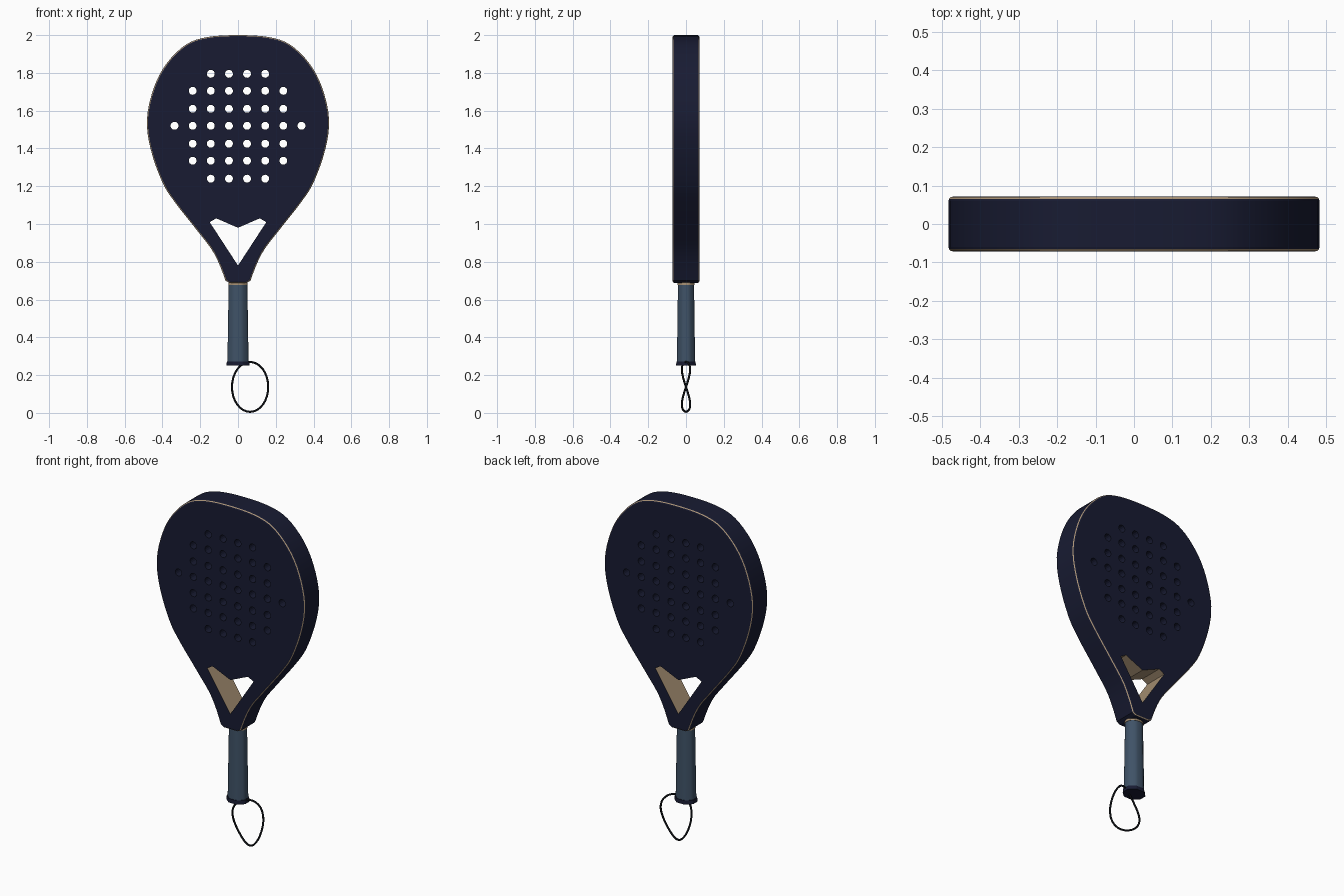
import bpy, bmesh, math
from mathutils import Vector, Matrix

if "Cube" in bpy.data.objects:
    bpy.data.objects.remove(bpy.data.objects["Cube"])


def material(name, rgb):
    m = bpy.data.materials.new(name)
    m.diffuse_color = (*rgb, 1)
    m.use_nodes = True
    m.node_tree.nodes["Principled BSDF"].inputs["Base Color"].default_value = m.diffuse_color
    return m


NAVY = material("navy", (0.009, 0.011, 0.032))
TAN = material("tan", (0.40, 0.29, 0.18))
GRIP = material("slate_grip", (0.05, 0.085, 0.135))
CORD = material("black_cord", (0.004, 0.005, 0.007))


def finish(name, bm, mats, angle=None):
    bmesh.ops.recalc_face_normals(bm, faces=bm.faces)
    me = bpy.data.meshes.new(name)
    bm.to_mesh(me)
    bm.free()
    ob = bpy.data.objects.new(name, me)
    bpy.context.collection.objects.link(ob)
    for m in mats:
        me.materials.append(m)
    if angle:
        smooth(ob, angle)
    return ob


def smooth(ob, angle):
    bpy.ops.object.select_all(action='DESELECT')
    ob.select_set(True)
    bpy.context.view_layer.objects.active = ob
    bpy.ops.object.shade_smooth_by_angle(angle=math.radians(angle))


def plate(bm, outline, depth):
    """Extrude an x-z outline through y; returns the two caps."""
    front = bm.faces.new([bm.verts.new((x, -depth, z)) for x, z in outline])
    ext = bmesh.ops.extrude_face_region(bm, geom=[front], use_keep_orig=True)
    vs = [g for g in ext['geom'] if isinstance(g, bmesh.types.BMVert)]
    bmesh.ops.translate(bm, verts=vs, vec=(0, 2 * depth, 0))
    back = [g for g in ext['geom'] if isinstance(g, bmesh.types.BMFace)
            and all(v.co.y > 0 for v in g.verts)][0]
    return front, back


def spline(pts, steps):
    """Catmull-Rom through pts[1:-1]; end points are guides."""
    out = []
    for a, b, c, d in zip(pts, pts[1:], pts[2:], pts[3:]):
        a, b, c, d = map(Vector, (a, b, c, d))
        for i in range(steps):
            t = i / steps
            out.append(0.5 * (2 * b + (c - a) * t + (2 * a - 5 * b + 4 * c - d) * t * t
                              + (3 * b - a - 3 * c + d) * t ** 3))
    return out + [Vector(pts[-2])]


# Head: mirrored teardrop outline with a tan line along the rounded edges
half = spline([(-0.16, 1.99), (0, 2.0), (0.16, 1.99), (0.275, 1.95), (0.378, 1.85),
               (0.446, 1.72), (0.482, 1.555), (0.462, 1.395), (0.40, 1.22),
               (0.33, 1.11), (0.212, 0.96), (0.127, 0.845), (0.066, 0.70),
               (0.03, 0.56)], 4)
half = [tuple(p) for p in half] + [(0.045, 0.688)]
outline = half + [(-x, z) for x, z in reversed(half[1:])]
bm = bmesh.new()
caps = plate(bm, outline, 0.071)
rim = {e for f in caps for e in f.edges}
bmesh.ops.bevel(bm, geom=list(rim), offset=0.011, segments=3, profile=0.5, affect='EDGES')
bm.normal_update()
for f in bm.faces:
    f.material_index = int(0.5 < abs(f.normal.y) < 0.85)
head = finish("head", bm, [NAVY, TAN])

# Cutter: throat opening (tan walls) and the grid of round holes
bm = bmesh.new()
plate(bm, [(0, 0.78), (0.15, 1.01), (0.115, 1.03), (0, 0.98), (-0.115, 1.03), (-0.15, 1.01)], 0.2)
for f in bm.faces:
    f.material_index = 1
rows = {1.795: 2, 1.705: 3, 1.61: 3, 1.52: 4, 1.425: 3, 1.335: 3, 1.24: 2}
for z, n in rows.items():
    for i in range(n):
        for s in (-1, 1):
            m = Matrix.Translation((s * 0.096 * (i + 0.5), 0, z)) @ Matrix.Rotation(math.pi / 2, 4, 'X')
            bmesh.ops.create_cone(bm, cap_ends=True, segments=14, radius1=0.021,
                                  radius2=0.021, depth=0.4, matrix=m)
cutter = finish("hole_cutter", bm, [NAVY, TAN])
cutter.hide_render = True
mod = head.modifiers.new("holes", 'BOOLEAN')
mod.operation, mod.object, mod.solver = 'DIFFERENCE', cutter, 'EXACT'
bpy.context.view_layer.objects.active = head
head.select_set(True)
bpy.ops.object.modifier_apply(modifier=mod.name)
bpy.data.objects.remove(cutter)
smooth(head, 14)


def octagon(name, z0, z1, w0, w1, flat, mat, bevel):
    """Tapered eight-sided bar, half width w in x, w * flat in y."""
    bm = bmesh.new()
    k = 1 / math.cos(math.pi / 8)
    bmesh.ops.create_cone(bm, cap_ends=True, segments=8, radius1=w0 * k, radius2=w1 * k,
                          depth=z1 - z0, matrix=Matrix.Translation((0, 0, (z0 + z1) / 2))
                          @ Matrix.Rotation(math.pi / 8, 4, 'Z'))
    bmesh.ops.scale(bm, vec=(1, flat, 1), verts=bm.verts)
    sides = [e for e in bm.edges if abs(e.verts[0].co.z - e.verts[1].co.z) > 1e-4]
    bmesh.ops.bevel(bm, geom=sides, offset=bevel, segments=2, profile=0.5, affect='EDGES')
    return finish(name, bm, [mat], 40)


# Handle, neck collar and butt cap
octagon("handle", 0.265, 0.71, 0.056, 0.049, 0.86, GRIP, 0.01)
octagon("neck_collar", 0.678, 0.70, 0.051, 0.051, 0.88, TAN, 0.01)
octagon("butt_cap", 0.25, 0.272, 0.061, 0.059, 0.86, NAVY, 0.004)

# Wrist strap: twisted closed loop of cord
cu = bpy.data.curves.new("wrist_strap", 'CURVE')
cu.dimensions = '3D'
cu.bevel_depth = 0.0055
cu.bevel_resolution = 2
sp = cu.splines.new('POLY')
N = 32
sp.points.add(N - 1)
for i, p in enumerate(sp.points):
    t = 2 * math.pi * i / N
    p.co = (0.064 + 0.096 * math.sin(t), 0.022 * math.sin(2 * t), 0.1375 + 0.132 * math.cos(t), 1)
sp.use_cyclic_u = True
cu.materials.append(CORD)
strap = bpy.data.objects.new("wrist_strap", cu)
bpy.context.collection.objects.link(strap)
